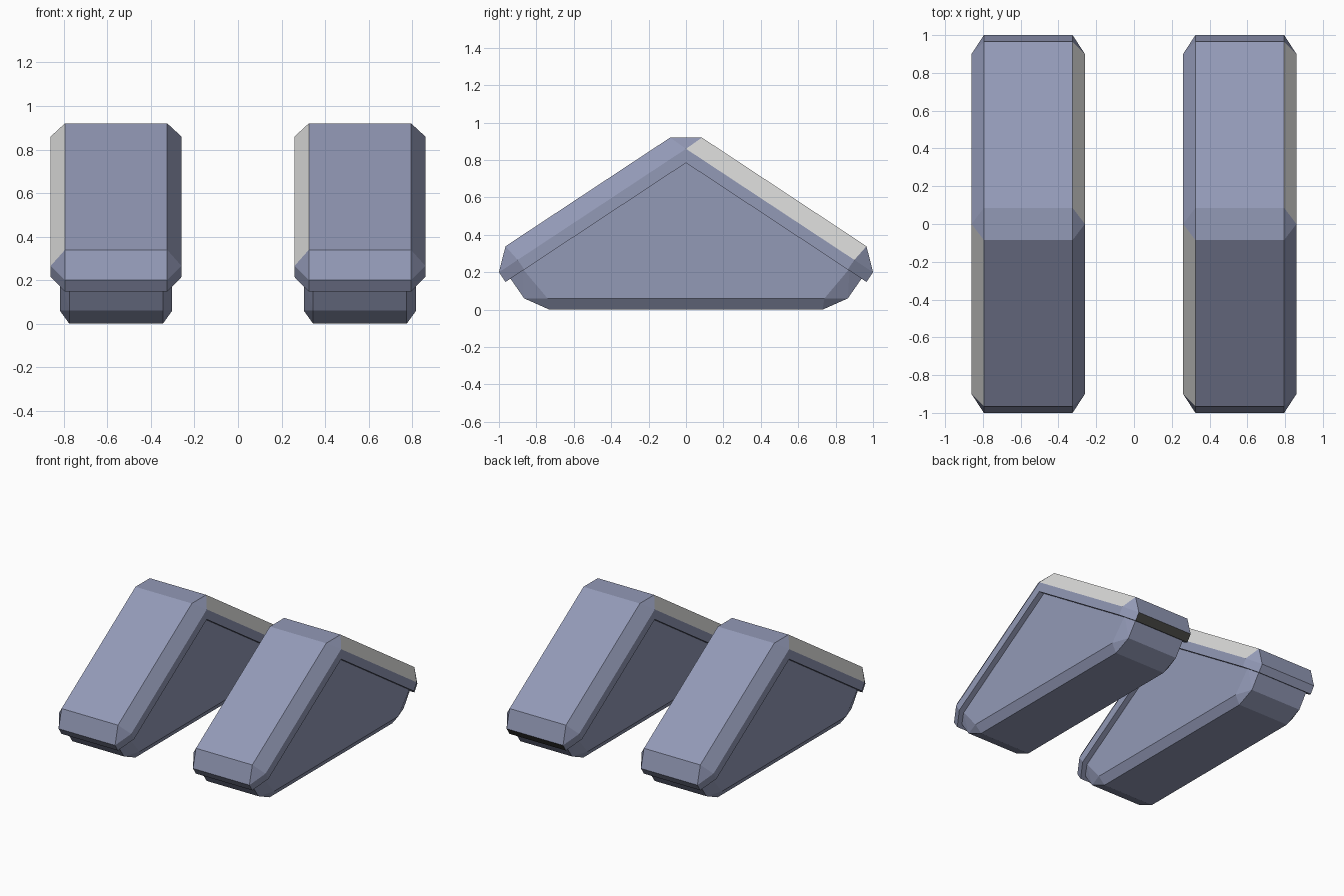
import bpy, bmesh
from mathutils import Vector

if "Cube" in bpy.data.objects:
    bpy.data.objects.remove(bpy.data.objects["Cube"])


def material(name, rgb):
    m = bpy.data.materials.new(name)
    m.diffuse_color = (*rgb, 1)
    m.use_nodes = True
    m.node_tree.nodes["Principled BSDF"].inputs["Base Color"].default_value = m.diffuse_color
    return m


BLUE = material("blue grey", (0.29, 0.32, 0.47))
PALE = material("pale grey", (0.72, 0.72, 0.71))
DARK = material("near black", (0.06, 0.06, 0.055))

# Half profiles as (half width, y, z) points, mirrored in x and y
COVER = [(0.30, 0, 0.86), (0.30, 0.9, 0.266), (0.30, 0, 0.785), (0.30, 0.865, 0.2141),
         (0.235, 0, 0.92), (0.235, 0.085, 0.92), (0.235, 0.965, 0.339),
         (0.235, 1.0, 0.2), (0.235, 0.965, 0.1481)]
BODY = [(0.215, 0, 0), (0.258, 0, 0.06), (0.258, 0, 0.80), (0.215, 0.73, 0),
        (0.258, 0.74, 0.06), (0.215, 0.865, 0.06), (0.215, 0.945, 0.175),
        (0.258, 0.875, 0.22)]


def mirrored_hull(points):
    """Convex half solid, opened at y = 0 and mirrored to the other side."""
    bm = bmesh.new()
    for x, y, z in points:
        for s in (-1, 1):
            bm.verts.new((s * x, y, z))
    res = bmesh.ops.convex_hull(bm, input=bm.verts[:])
    loose = [v for v in bm.verts if not v.link_faces]
    bmesh.ops.delete(bm, geom=loose, context='VERTS')
    mid = [f for f in bm.faces if all(abs(v.co.y) < 1e-5 for v in f.verts)]
    bmesh.ops.delete(bm, geom=mid, context='FACES')
    copy = bmesh.ops.duplicate(bm, geom=bm.verts[:] + bm.edges[:] + bm.faces[:])
    for v in copy["geom"]:
        if isinstance(v, bmesh.types.BMVert):
            v.co.y = -v.co.y
    bmesh.ops.remove_doubles(bm, verts=bm.verts[:], dist=1e-4)
    bmesh.ops.recalc_face_normals(bm, faces=bm.faces[:])
    bmesh.ops.dissolve_limit(bm, angle_limit=0.015, verts=bm.verts[:], edges=bm.edges[:])
    bm.normal_update()
    return bm


def add_part(name, points, x, paint=None):
    bm = mirrored_hull(points)
    if paint:
        for f in bm.faces:
            f.material_index = paint(f, x)
    me = bpy.data.meshes.new(name)
    bm.to_mesh(me)
    bm.free()
    for m in (BLUE, PALE, DARK) if paint else (BLUE,):
        me.materials.append(m)
    ob = bpy.data.objects.new(name, me)
    ob.location.x = x
    bpy.context.collection.objects.link(ob)


def cover_paint(f, x):
    n, c = f.normal, f.calc_center_median()
    # long bevels on two opposite corners are pale
    if abs(n.x) > 0.5 and n.z > 0.2 and f.calc_area() > 0.05 and n.x * c.y > 0:
        return 1
    # rear lower lip of the right unit is dark
    if x > 0 and n.y > 0.6 and n.z < -0.3 and abs(n.x) < 0.1:
        return 2
    return 0


# Two identical units side by side
for side, x in (("left", -0.56), ("right", 0.56)):
    add_part(side + "_wedge_body", BODY, x)
    add_part(side + "_peaked_cover", COVER, x, cover_paint)
